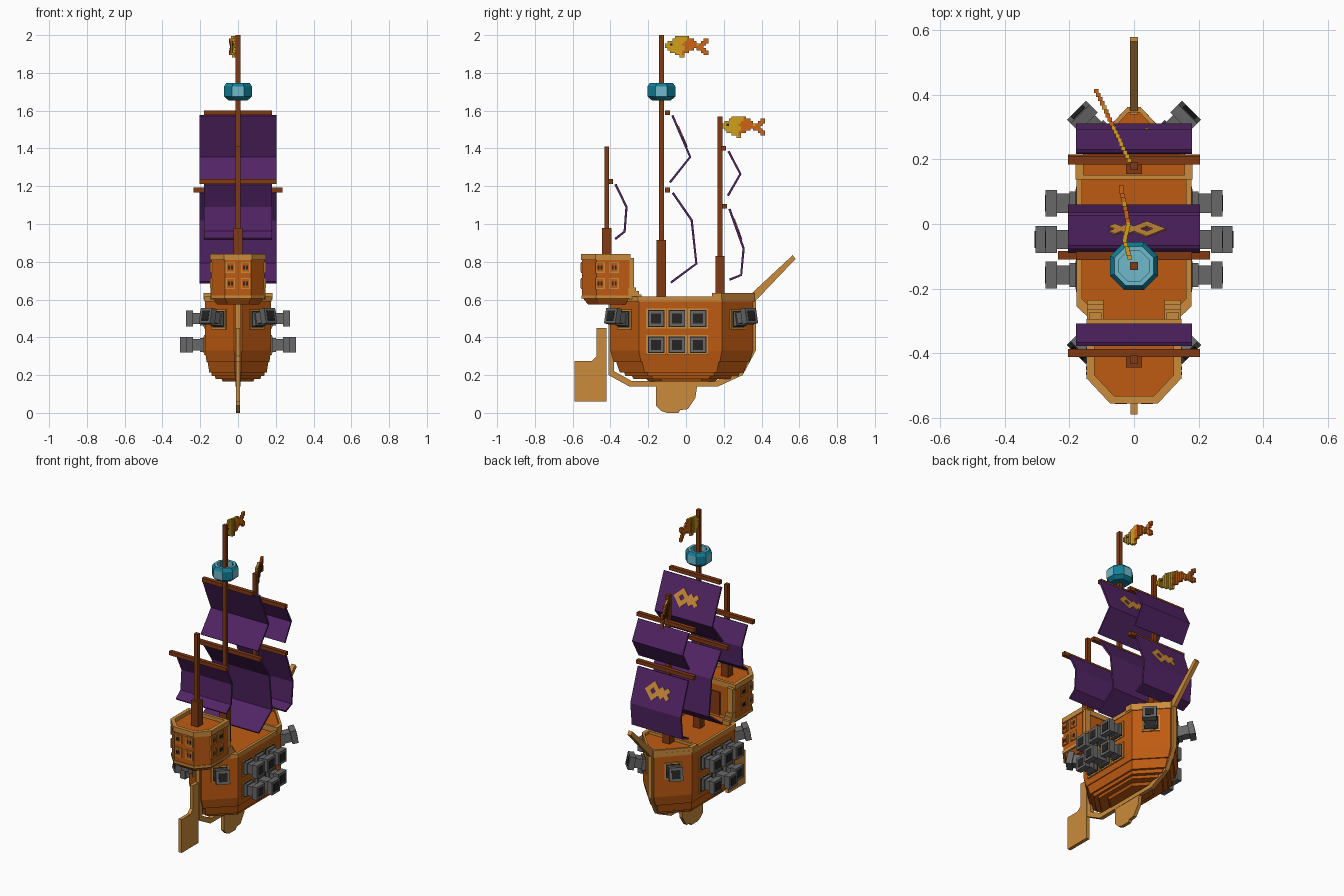
import bpy, bmesh, math
from mathutils import Matrix, Vector

cube = bpy.data.objects.get("Cube")
if cube:
    bpy.data.objects.remove(cube, do_unlink=True)


def material(name, *rgb):
    m = bpy.data.materials.new(name)
    m.use_nodes = True
    m.diffuse_color = (*rgb, 1)
    m.node_tree.nodes["Principled BSDF"].inputs["Base Color"].default_value = (*rgb, 1)
    return m


PLANK = material("orange planks", .52, .105, .006)
TRIM = material("tan trim", .6, .26, .045)
SPAR = material("brown spars", .22, .042, .006)
SAIL = material("purple cloth", .085, .018, .13)
IRON = material("grey iron", .14, .14, .14)
DARK = material("dark openings", .02, .018, .016)
TEAL = material("deep teal", .006, .21, .31)
PALE = material("pale teal", .16, .48, .6)
GOLD = material("gold", .65, .35, .012)
FLAME = material("bright orange", .62, .13, .008)


def finish(name, bm, *mats):
    bmesh.ops.recalc_face_normals(bm, faces=bm.faces)
    mesh = bpy.data.meshes.new(name)
    bm.to_mesh(mesh)
    bm.free()
    for m in mats:
        mesh.materials.append(m)
    ob = bpy.data.objects.new(name, mesh)
    bpy.context.collection.objects.link(ob)
    return ob


def add_box(bm, center, size, frame=Matrix(), index=0):
    m = frame @ Matrix.Translation(center) @ Matrix.Diagonal((*size, 1))
    made = bmesh.ops.create_cube(bm, size=1, matrix=m)
    for f in {f for v in made["verts"] for f in v.link_faces}:
        f.material_index = index


def box(name, center, size, mat, frame=Matrix()):
    bm = bmesh.new()
    add_box(bm, center, size, frame)
    return finish(name, bm, mat)


def loft(name, rings, mat, capped=True):
    """Join rings of equal point counts, each a list of 3D points."""
    bm = bmesh.new()
    loops = [[bm.verts.new(p) for p in r] for r in rings]
    n = len(loops[0])
    for a, b in zip(loops, loops[1:]):
        for i in range(n):
            j = (i + 1) % n
            bm.faces.new((a[i], a[j], b[j], b[i]))
    if capped:
        bm.faces.new(loops[0])
        bm.faces.new(loops[-1])
    return finish(name, bm, mat)


def side_plate(name, outline, half, mat):
    """Extrude a y-z outline across x."""
    return loft(name, [[(x, y, z) for y, z in outline] for x in (-half, half)], mat)


def mirrored(half):
    return half + [(-x, y) for x, y in reversed(half)]


def ring(plan, z, s=1.0, cy=-0.02):
    return [(x * s, cy + (y - cy) * s, z) for x, y in plan]


def rail(name, plan, low, high, cy, inner=.9, outer=1.03):
    steps = [(low, outer), (high, outer), (high, inner), (low, inner), (low, outer)]
    return loft(name, [ring(plan, z, s, cy) for z, s in steps], TRIM, False)


def facing(origin, direction, tilt=0):
    """Frame with local x pointing outward and local z up."""
    turn = math.atan2(direction[1], direction[0])
    return (Matrix.Translation(origin) @ Matrix.Rotation(turn, 4, 'Z')
            @ Matrix.Rotation(-tilt, 4, 'Y'))


# Hull: upper sides, then stepped planks narrowing to the bottom
hull_plan = mirrored([(.02, .355), (.175, .19), (.175, -.25), (.02, -.4)])
loft("hull", [ring(hull_plan, z, s) for z, s in
              [(.6, 1), (.33, 1), (.27, .95), (.27, .92), (.215, .87), (.215, .81),
               (.195, .79), (.195, .7), (.18, .68), (.18, .5), (.165, .46)]], PLANK)
rail("deck_rail", hull_plan, .59, .615, -.02, .92, 1.02)
fore_plan = mirrored([(.02, .36), (.178, .19), (.178, .14)])
loft("foredeck", [ring(fore_plan, z) for z in (.59, .618)], PLANK)
rail("foredeck_rail", fore_plan, .6, .635, .24, .88, 1.02)

# Keel, fin and rudder
side_plate("keel", [(-.41, .58), (-.41, .2), (-.3, .14), (.17, .14), (.3, .2), (.37, .33),
                    (.37, .63), (.34, .63), (.34, .34), (.28, .23), (.16, .17), (-.29, .17),
                    (-.38, .22), (-.38, .58)], .013, TRIM)
side_plate("keel_fin", [(-.16, .15), (-.16, .04), (-.13, .01), (-.1, 0), (-.04, 0), (-.03, .015),
                        (.01, .02), (.03, .05), (.05, .08), (.06, .15)], .011, TRIM)
side_plate("rudder", [(-.59, .06), (-.42, .06), (-.42, .45), (-.475, .45), (-.475, .3),
                      (-.5, .275), (-.59, .275)], .011, TRIM)
side_plate("bowsprit", [(.355, .61), (.375, .6), (.58, .815), (.565, .835), (.35, .635)], .013, TRIM)

# Stern cabin
cabin_plan = mirrored([(.14, -.3), (.14, -.475), (.07, -.55)])
loft("stern_cabin", [ring(cabin_plan, z, s, -.4) for z, s in
                     [(.575, .8), (.6, .93), (.62, 1), (.82, 1)]], PLANK)
rail("cabin_rail", cabin_plan, .81, .842, -.41, .88, 1.05)
rail("cabin_base_trim", cabin_plan, .605, .622, -.41, .9, 1.03)
for s, side in ((1, "left"), (-1, "right")):
    box(side + "_cabin_post", (s * .12, -.287, .71), (.04, .025, .22), TRIM)
    for i in range(3):
        box(f"{side}_step_{i}", (s * .12, -.285 + i * .015, .635 - i * .012),
            (.05, .04, .06 - i * .015), TRIM)
box("cabin_door", (0, -.298, .69), (.07, .008, .15), SPAR)


def window(name, frame):
    bm = bmesh.new()
    add_box(bm, (0, 0, 0), (.009, .05, .058), frame)
    add_box(bm, (.001, 0, 0), (.009, .037, .045), frame, 1)
    for dy in (-.008, .008):
        add_box(bm, (.002, dy, 0), (.009, .01, .022), frame, 2)
    finish(name, bm, TRIM, PLANK, DARK)


for r, z in enumerate((.77, .685)):
    for s, side in ((1, "left"), (-1, "right")):
        window(f"{side}_stern_window_{r}", facing((s * .04, -.552, z), (0, -1)))
        for c, y in enumerate((-.455, -.38)):
            window(f"{side}_cabin_window_{r}_{c}", facing((s * .142, y, z), (s, 0)))


# Cannons with their gun ports
def cannon(name, frame, reach):
    bm = bmesh.new()
    add_box(bm, (reach / 2 - .01, 0, 0), (reach, .06, .06), frame)
    add_box(bm, (reach - .018, 0, 0), (.036, .083, .083), frame)
    add_box(bm, (.012, 0, 0), (.024, .075, .075), frame)
    add_box(bm, (reach - .001, 0, 0), (.006, .052, .052), frame, 1)
    finish(name, bm, IRON, DARK)


def gun_port(name, frame):
    bm = bmesh.new()
    add_box(bm, (0, 0, 0), (.009, .105, .105), frame)
    add_box(bm, (.001, 0, 0), (.009, .088, .088), frame, 1)
    finish(name, bm, TRIM, DARK)


for s, side in ((1, "left"), (-1, "right")):
    for r, z in enumerate((.5, .36)):
        for c, y in enumerate((-.158, -.048, .064)):
            spot = (s * .176, y, z)
            gun_port(f"{side}_port_{r}_{c}", facing(spot, (s, 0)))
            cannon(f"{side}_cannon_{r}_{c}", facing(spot, (s, 0)), .13 if r and c == 1 else .098)
    for end, y, d in (("bow", .274, 1), ("stern", -.326, -1)):
        spot = (s * .1, y, .495)
        gun_port(f"{side}_{end}_port", facing(spot, (s * .7, d * .7)))
        cannon(f"{side}_{end}_cannon", facing(spot, (s * .7, d * .7), .2), .105)

# Masts with thick feet
for name, y, foot, shoulder, top in (("main", -.13, .59, .915, 2), ("fore", .18, .6, .83, 1.57),
                                     ("mizzen", -.42, .8, .98, 1.41)):
    box(name + "_mast", (0, y, (foot + top) / 2), (.025, .025, top - foot), SPAR)
    box(name + "_mast_foot", (0, y, (foot + shoulder) / 2), (.05, .05, shoulder - foot), SPAR)


# Sails hanging from yards
def sail(name, profile, half, yard_half):
    bm = bmesh.new()
    rows = [[bm.verts.new((x, y, z)) for x in (-half, half)] for y, z in profile]
    for a, b in zip(rows, rows[1:]):
        bm.faces.new((*a, *reversed(b)))
    ob = finish(name + "_sail", bm, SAIL)
    mod = ob.modifiers.new("thickness", 'SOLIDIFY')
    mod.thickness, mod.offset = .012, 0
    y, z = profile[0]
    box(name + "_yard", (0, y - .027, z + .015), (2 * yard_half, .026, .024), SPAR)


main_top = [(-.072, 1.575), (.022, 1.355), (-.085, 1.22)]
fore_low = [(.23, 1.08), (.305, .87), (.292, .73), (.23, .705)]
sail("main_top", main_top, .205, .18)
sail("main_low", [(-.07, 1.165), (.03, 1.02), (.055, .79), (-.08, .69)], .205, .235)
sail("fore_top", [(.225, 1.385), (.288, 1.265), (.222, 1.15)], .18, .205)
sail("fore_low", fore_low, .18, .205)
sail("mizzen", [(-.373, 1.21), (-.315, 1.09), (-.325, .96), (-.375, .92)], .18, .205)

# Fish emblem built from diagonal squares on the upper sail panels
EMBLEM = [".#...", "###..", ".####", "..#.#", "..###"]
for name, profile in (("main_emblem", main_top), ("fore_emblem", fore_low)):
    a, b = (Vector((0, *p)) for p in profile[:2])
    down = (b - a).normalized()
    across = Vector((1, 0, 0))
    out = across.cross(-down)
    out = out if out.y > 0 else -out
    basis = Matrix((across, down, out)).transposed().to_4x4()
    frame = (Matrix.Translation(a.lerp(b, .52) + out * .007) @ basis
             @ Matrix.Rotation(math.radians(45), 4, 'Z'))
    bm = bmesh.new()
    for i, row in enumerate(EMBLEM):
        for j, ch in enumerate(row):
            if ch == "#":
                # columns and rows both run toward the nose
                add_box(bm, ((j - 2) * .028, (2 - i) * -.028, 0), (.028, .028, .006),
                        frame @ Matrix.Rotation(math.radians(-90), 4, 'Z'))
    finish(name, bm, TRIM)

# Lookout basket: eight-sided, open on top
def octagon(r, z):
    return [(r * math.cos(a), -.13 + r * math.sin(a), z)
            for a in (math.radians(22.5 + 45 * k) for k in range(8))]


nest = loft("lookout_basket", [octagon(r, z) for r, z in
            [(.055, 1.655), (.08, 1.675), (.08, 1.728), (.066, 1.747),
             (.05, 1.747), (.05, 1.68)]], TEAL)
nest.data.materials.append(PALE)
for f in nest.data.polygons:
    n = f.normal
    straight = max(abs(n.x), abs(n.y)) > .95
    f.material_index = int(straight or n.z > .95)

# Fish flags made of small blocks
FISH = ["....yyyyyo........",
        "...yyyyyyooo....oo",
        ".yyyyyyyooooo..ooo",
        "yykyyyyooooooyooo.",
        "yyyyyyyyoooooooo..",
        ".yyyyyyyoooo.oooo.",
        "..yyyyyooo.....ooo",
        "....yyyo........oo",
        "......yy.........."]


def flag(name, y0, top, sway):
    bm = bmesh.new()
    c = .0127
    for i, row in enumerate(FISH):
        for j, ch in enumerate(row):
            if ch != ".":
                y = (j + .5) * c
                add_box(bm, (sway(y), y0 + y, top - (i + .5) * c), (.014, c, c),
                        index="yok".index(ch))
    finish(name, bm, GOLD, FLAME, DARK)


flag("main_flag", -.11, 1.995, lambda y: -.012 - .3 * min(y, .06) + .25 * min(max(y - .06, 0), .05)
     - .2 * max(y - .11, 0))
flag("fore_flag", .19, 1.57, lambda y: -.012 - .47 * y)
